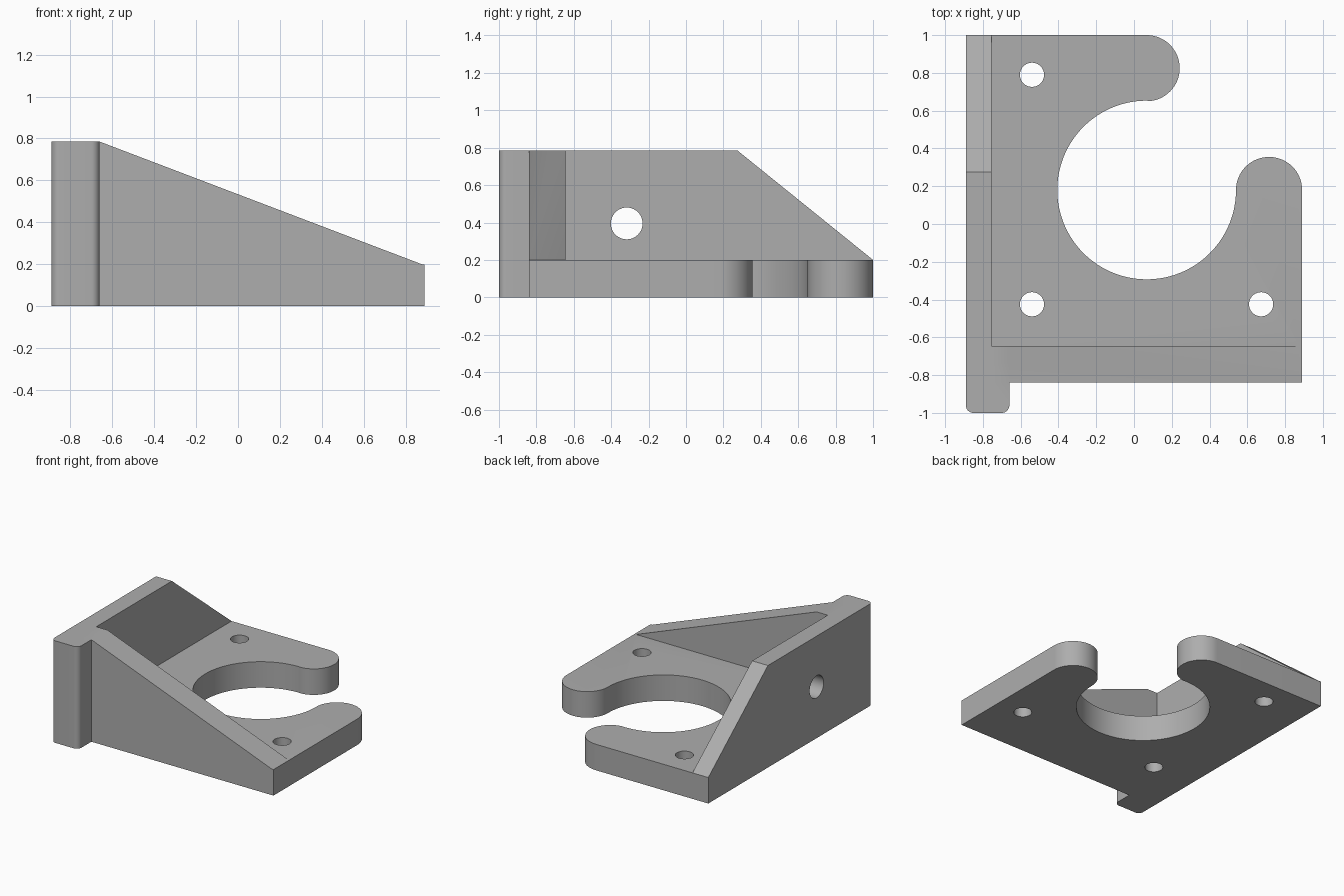
import bpy
import bmesh
from math import cos, sin, pi, radians
from mathutils import Vector

cube = bpy.data.objects.get("Cube")
if cube:
    bpy.data.objects.remove(cube, do_unlink=True)

grey = bpy.data.materials.new("plain grey")
grey.use_nodes = True
colour = (0.42, 0.42, 0.42, 1)
grey.diffuse_color = colour
grey.node_tree.nodes["Principled BSDF"].inputs["Base Color"].default_value = colour

# Shared dimensions
LEFT, RIGHT, BACK = -0.89, 0.89, 1.0
FRONT, POST_FRONT = -0.84, -1.0
POST_RIGHT = -0.66
BASE, TOP = 0.2, 0.785


def arc(cx, cy, r, start, end, steps=32):
    """Points along an arc, angles in degrees."""
    angles = [radians(start + (end - start) * i / steps) for i in range(steps + 1)]
    return [(cx + r * cos(a), cy + r * sin(a)) for a in angles]


def prism(name, profile, axis, low, high):
    """Extrude a closed 2D profile along an axis."""
    place = {"x": lambda u, v, w: (w, u, v),
             "y": lambda u, v, w: (u, w, v),
             "z": lambda u, v, w: (u, v, w)}[axis]
    bm = bmesh.new()
    face = bm.faces.new([bm.verts.new(place(u, v, low)) for u, v in profile])
    extruded = bmesh.ops.extrude_face_region(bm, geom=[face])["geom"]
    moved = [g for g in extruded if isinstance(g, bmesh.types.BMVert)]
    bmesh.ops.translate(bm, verts=moved, vec=Vector(place(0, 0, high - low)))
    bmesh.ops.recalc_face_normals(bm, faces=bm.faces)
    mesh = bpy.data.meshes.new(name)
    bm.to_mesh(mesh)
    bm.free()
    mesh.materials.append(grey)
    obj = bpy.data.objects.new(name, mesh)
    bpy.context.collection.objects.link(obj)
    return obj


def combine(body, other, operation):
    """Apply a boolean and remove the helper."""
    mod = body.modifiers.new(operation, "BOOLEAN")
    mod.object, mod.operation, mod.solver = other, operation, "EXACT"
    bpy.context.view_layer.objects.active = body
    bpy.ops.object.modifier_apply(modifier=mod.name)
    bpy.data.objects.remove(other, do_unlink=True)


# Base plate: large open ring cutout ending in two rounded fingers
cx, cy, ring, tip = 0.067, 0.18, 0.473, 0.175
outline = [(LEFT, FRONT), (RIGHT, FRONT)]
outline += arc(RIGHT - tip, cy, tip, 0, 180)
outline += arc(cx, cy, ring, 0, -270, 96)[1:]
outline += arc(cx, BACK - tip, tip, -90, 90)[1:]
outline += [(LEFT, BACK)]
bracket = prism("bracket", outline, "z", 0, BASE)

# Side wall, sloping down to the back
side = [(FRONT, 0), (BACK, 0), (BACK, BASE), (0.275, TOP), (FRONT, TOP)]
combine(bracket, prism("side_wall", side, "x", LEFT, -0.755), "UNION")

# Front wall, sloping down to the right-hand end of the plate
gusset = [(LEFT, 0), (RIGHT, 0), (RIGHT, BASE - 0.005), (POST_RIGHT, TOP), (LEFT, TOP)]
combine(bracket, prism("front_wall", gusset, "y", FRONT, -0.645), "UNION")

# Corner post with rounded front edges
r = 0.04
post = [(POST_RIGHT, FRONT + 0.1), (LEFT, FRONT + 0.1)]
post += arc(LEFT + r, POST_FRONT + r, r, 180, 270, 10)
post += arc(POST_RIGHT - r, POST_FRONT + r, r, 270, 360, 10)
combine(bracket, prism("corner_post", post, "z", 0, TOP), "UNION")

# Screw holes in the plate and one hole through the side wall
for x, y in [(-0.54, 0.79), (-0.54, -0.425), (0.673, -0.425)]:
    hole = arc(x, y, 0.064, 0, 360, 40)[:-1]
    combine(bracket, prism("screw_hole", hole, "z", -0.1, BASE + 0.1), "DIFFERENCE")
hole = arc(-0.317, 0.395, 0.085, 0, 360, 40)[:-1]
combine(bracket, prism("wall_hole", hole, "x", LEFT - 0.1, -0.65), "DIFFERENCE")

# Smooth the curved faces, keep the corners crisp
bpy.ops.object.select_all(action="DESELECT")
bracket.select_set(True)
bpy.context.view_layer.objects.active = bracket
bpy.ops.object.shade_smooth_by_angle(angle=radians(30))
